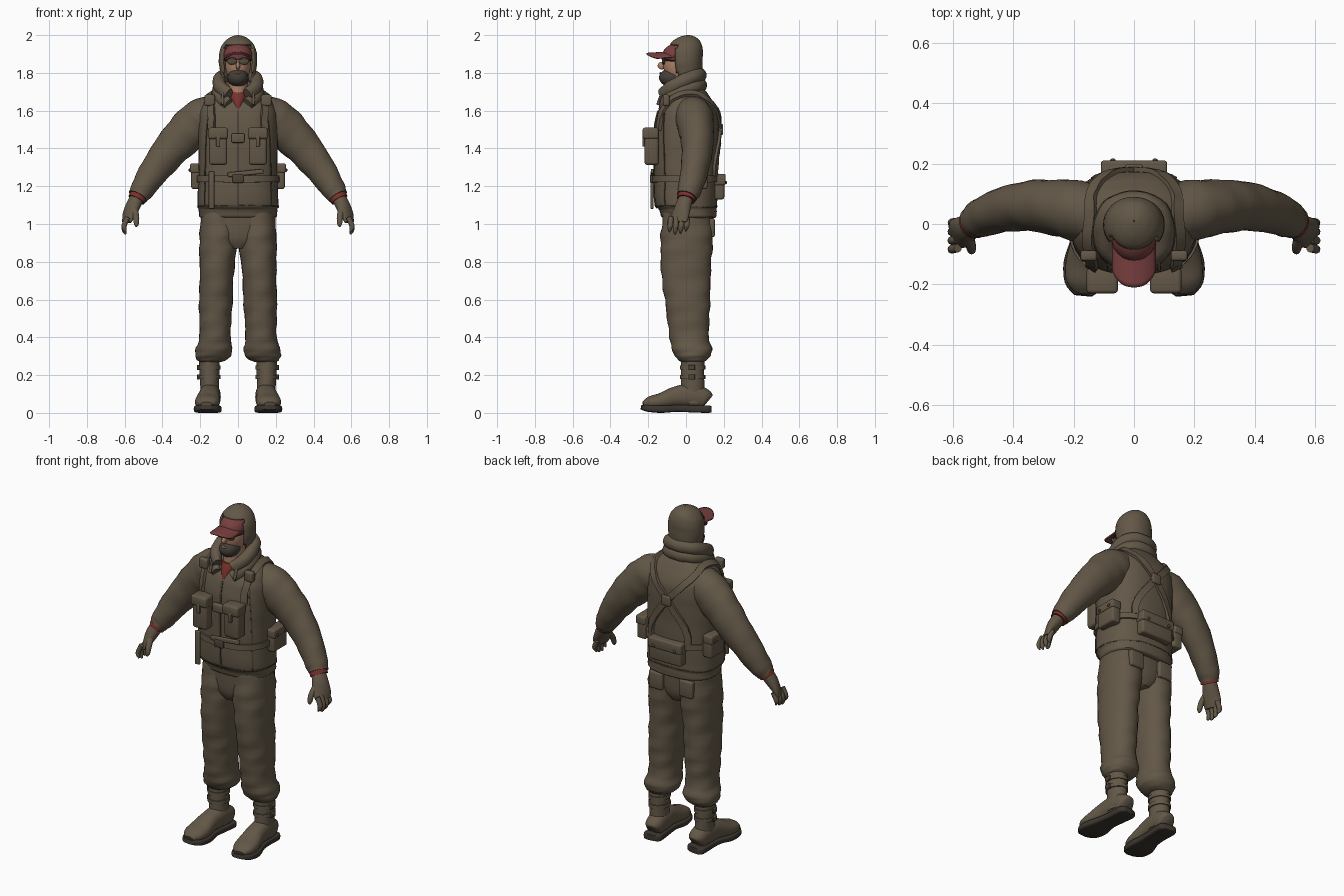
import bpy, bmesh, math
from mathutils import Vector, Matrix
from mathutils.bvhtree import BVHTree

if "Cube" in bpy.data.objects:
    bpy.data.objects.remove(bpy.data.objects["Cube"], do_unlink=True)


def material(name, *rgb):
    m = bpy.data.materials.new(name)
    m.use_nodes = True
    m.diffuse_color = (*rgb, 1)
    node = m.node_tree.nodes["Principled BSDF"]
    node.inputs["Base Color"].default_value = (*rgb, 1)
    node.inputs["Roughness"].default_value = 0.9
    return m


CLOTH = material("olive brown cloth", .125, .097, .064)
TRIM = material("dark trim", .07, .055, .038)
SOLE = material("dark rubber", .045, .036, .028)
CAP = material("faded red", .19, .05, .05)
SHIRT = material("dark red", .2, .03, .025)
SKIN = material("skin", .42, .22, .14)
BEARD = material("grey brown beard", .06, .048, .038)
LENS = material("smoky lens", .09, .075, .045)
made = []


def finish(name, bm, mat):
    bmesh.ops.recalc_face_normals(bm, faces=bm.faces)
    mesh = bpy.data.meshes.new(name)
    bm.to_mesh(mesh)
    bm.free()
    mesh.materials.append(mat)
    obj = bpy.data.objects.new(name, mesh)
    bpy.context.collection.objects.link(obj)
    made.append(obj)
    return obj


def spline(pts, steps=4):
    # smooth curve through points of any dimension
    p = [Vector(q) for q in pts]
    p = [p[0]] + p + [p[-1]]
    out = []
    for a, b, c, d in zip(p, p[1:], p[2:], p[3:]):
        for k in range(steps):
            t = k / steps
            out.append(b + (c - a) * (t / 2) + (a * 2 - b * 5 + c * 4 - d) * (t * t / 2)
                       + (b * 3 - a - c * 3 + d) * (t ** 3 / 2))
    return out + [p[-1]]


def skin_rings(rings, cap=True):
    bm = bmesh.new()
    rows = [[bm.verts.new(v) for v in ring] for ring in rings]
    n = len(rows[0])
    for a, b in zip(rows, rows[1:]):
        for i in range(n):
            bm.faces.new((a[i], a[(i + 1) % n], b[(i + 1) % n], b[i]))
    if cap:
        bm.faces.new(rows[0])
        bm.faces.new(rows[-1])
    return bm


def tube(name, pts, mat, flat=False, power=2.0, fold=0.0, seg=28, hole=None):
    # each point: x, y, z and two radii; flat keeps the sections horizontal
    path, rings = spline(pts), []
    for i, p in enumerate(path):
        t = path[min(i + 1, len(path) - 1)].xyz - path[max(i - 1, 0)].xyz
        u = Vector((1, 0, 0)) if flat else t.cross(Vector((0, 0, 1))).normalized()
        v = Vector((0, 1, 0)) if flat else u.cross(t).normalized()
        ring = []
        for k in range(seg):
            a = math.tau * k / seg
            c, s = math.cos(a), math.sin(a)
            r = 1 + fold * math.sin(3 * a + i * 1.3) + fold * math.sin(i * 1.9)
            ring.append(p.xyz + u * math.copysign(abs(c) ** (2 / power), c) * p[3] * r
                        + v * math.copysign(abs(s) ** (2 / power), s) * p[4] * r)
        rings.append(ring)
    bm = skin_rings(rings, hole is None)
    if hole:
        gone = [f for f in bm.faces if hole(f.calc_center_median())]
        bmesh.ops.delete(bm, geom=gone, context='FACES')
    return finish(name, bm, mat)


def ball(name, at, radii, mat):
    bm = bmesh.new()
    bmesh.ops.create_uvsphere(bm, u_segments=24, v_segments=14, radius=1)
    bm.transform(Matrix.Translation(at) @ Matrix.Diagonal((*radii, 1)))
    return finish(name, bm, mat)


def box(name, at, size, mat, bevel=.012, turn=0.0):
    bm = bmesh.new()
    bmesh.ops.create_cube(bm, size=1)
    bm.transform(Matrix.Diagonal((*size, 1)))
    bmesh.ops.bevel(bm, geom=bm.edges[:], offset=bevel, segments=3, profile=.5, affect='EDGES')
    bm.transform(Matrix.Translation(at) @ Matrix.Rotation(turn, 4, 'Y'))
    return finish(name, bm, mat)


def side(pts, s):
    return [(p[0] * s, *p[1:]) for p in pts]


# Jacket body with gathered hem
jacket = tube("jacket", [
    (0, .015, 1.03, .19, .13), (0, .015, 1.04, .205, .146), (0, .01, 1.075, .208, .152),
    (0, 0, 1.11, .215, .165), (0, 0, 1.25, .208, .168), (0, 0, 1.4, .21, .17),
    (0, .005, 1.52, .21, .17), (0, .01, 1.6, .203, .157), (0, .01, 1.66, .172, .125),
    (0, .01, 1.7, .125, .098), (0, 0, 1.73, .08, .08)], CLOTH, True, 2.5, .004, 40)
surface = BVHTree.FromPolygons([v.co for v in jacket.data.vertices],
                               [p.vertices[:] for p in jacket.data.polygons])


def strap(name, pts, width, mat, lift=.011):
    # webbing laid on the jacket surface
    hits = [surface.find_nearest(p)[:2] for p in spline(pts, 8)]
    rings = []
    for i, (at, n) in enumerate(hits):
        t = hits[min(i + 1, len(hits) - 1)][0] - hits[max(i - 1, 0)][0]
        w = n.cross(t).normalized() * width / 2
        rings.append([at - w - n * .006, at + w - n * .006, at + w + n * lift, at - w + n * lift])
    return finish(name, skin_rings(rings), mat)


strap("front_zip", [(0, -.2, 1.05), (0, -.2, 1.3), (0, -.2, 1.62)], .012, TRIM, .004)
strap("waist_belt", [(.25 * math.sin(a * math.tau / 12), .25 * math.cos(a * math.tau / 12), 1.24)
                     for a in range(13)], .035, CLOTH)
strap("hem_seam", [(.25 * math.sin(a * math.tau / 12), .25 * math.cos(a * math.tau / 12), 1.08)
                   for a in range(13)], .006, TRIM, .002)
box("chest_buckle", (0, -.185, 1.455), (.07, .03, .05), CLOTH, .008)
box("belt_buckle", (0, -.178, 1.24), (.06, .025, .045), TRIM, .006)
box("hanging_strap", (-.14, -.18, 1.18), (.03, .018, .2), CLOTH, .005)
box("slanted_strap", (.04, -.178, 1.27), (.19, .016, .025), CLOTH, .005, -.1)
box("back_buckle", (0, .182, 1.5), (.06, .03, .06), CLOTH, .008)
box("back_pouch", (0, .17, 1.195), (.21, .065, .13), CLOTH)
box("back_pouch_flap", (0, .174, 1.235), (.22, .072, .06), CLOTH, .01)

# Trousers seat
tube("trouser_seat", [(0, .005, .87, .05, .1), (0, .005, .93, .15, .125), (0, .005, 1.06, .19, .13)],
     CLOTH, True, 2.4)

for s, label in ((1, "left"), (-1, "right")):
    # Harness, pouches and seams
    strap(label + "_harness", side([(.15, -.17, 1.5), (.155, -.13, 1.63), (.15, .02, 1.7), (.125, .12, 1.64),
                                    (0, .2, 1.5), (-.13, .2, 1.33), (-.14, .2, 1.25)], s), .038, CLOTH, .014)
    strap(label + "_vest_seam", side([(.185, -.12, 1.1), (.187, -.13, 1.35), (.178, -.14, 1.6)], s),
          .008, TRIM, .004)
    box(label + "_shoulder_pad", (.15 * s, -.105, 1.655), (.055, .035, .06), CLOTH, .01)
    box(label + "_chest_pouch", (.105 * s, -.182, 1.405), (.095, .075, .185), CLOTH, .015)
    box(label + "_chest_flap", (.105 * s, -.187, 1.48), (.104, .085, .06), CLOTH, .012)
    box(label + "_chest_tab", (.105 * s, -.224, 1.44), (.022, .014, .06), CLOTH, .004)
    box(label + "_side_pouch", (.218 * s, .05, 1.25), (.06, .13, .13), CLOTH)
    box(label + "_side_flap", (.222 * s, .05, 1.295), (.064, .138, .05), CLOTH, .01)
    for y in (.01, .09):
        ball(label + "_pouch_stud", (.256 * s, y, 1.285), (.006, .009, .009), TRIM)
    ball(label + "_back_stud", (.07 * s, .211, 1.22), (.009, .006, .009), TRIM)

    # Sleeve, cuff and glove
    tube(label + "_sleeve", side([
        (.12, .03, 1.585, .1, .095), (.19, .045, 1.555, .1, .112), (.265, .055, 1.49, .092, .11),
        (.35, .06, 1.4, .083, .096), (.44, .045, 1.285, .073, .08), (.505, .02, 1.185, .064, .064),
        (.53, .005, 1.145, .054, .052)], s), CLOTH, fold=.016)
    tube(label + "_red_cuff", side([(.52, .01, 1.16, .05, .048), (.538, 0, 1.128, .05, .046)], s), SHIRT)
    tube(label + "_palm", side([(.53, .003, 1.145, .038, .036), (.556, -.015, 1.095, .046, .035),
                                (.577, -.03, 1.045, .052, .025), (.59, -.037, 1.01, .046, .016)], s), CLOTH)
    for k in range(4):
        y, drop = -.08 + .029 * k, .012 * abs(k - 1.3)
        tube(label + "_finger", side([(.584, y, 1.035, .014, .014), (.602, y - .003, .995, .0145, .014),
                                      (.602, y - .006, .96 + drop, .012, .012),
                                      (.594, y - .008, .942 + drop, .004, .005)], s), CLOTH, seg=12)
    tube(label + "_thumb", side([(.55, -.035, 1.09, .018, .018), (.54, -.073, 1.04, .017, .016),
                                 (.538, -.088, 1.0, .013, .013), (.54, -.09, .985, .004, .004)], s),
         CLOTH, seg=12)

    # Trouser leg bunched over the boot
    tube(label + "_trouser_leg", side([
        (.1, .005, 1.06, .095, .125), (.103, .005, .95, .1, .138), (.107, .002, .85, .098, .136),
        (.113, 0, .72, .089, .13), (.117, .008, .6, .09, .12), (.12, .012, .5, .085, .112),
        (.122, .017, .4, .083, .104), (.128, .033, .33, .098, .106), (.135, .035, .29, .088, .085),
        (.145, .035, .27, .06, .062)], s), CLOTH, True, 2.2, .018)
    box(label + "_back_pocket", (.1 * s, .135, .98), (.09, .035, .1), CLOTH, .01)

    # Boot
    tube(label + "_boot_shaft", side([(.147, .035, .05, .052, .07), (.15, .035, .15, .05, .062),
                                      (.152, .035, .29, .056, .062)], s), CLOTH, True)
    tube(label + "_boot_foot", side([
        (.142, .118, .065, .03, .035), (.143, .1, .075, .05, .052), (.147, .03, .09, .055, .065),
        (.153, -.05, .085, .056, .056), (.16, -.13, .063, .066, .043), (.165, -.19, .053, .06, .034),
        (.168, -.226, .043, .03, .016)], s), CLOTH, power=2.3)
    tube(label + "_boot_sole", side([
        (.141, .131, .02, .035, .017), (.143, .11, .02, .055, .02), (.147, .02, .022, .053, .019),
        (.153, -.05, .024, .056, .018), (.16, -.13, .02, .073, .02), (.165, -.2, .024, .064, .018),
        (.168, -.236, .03, .03, .012)], s), SOLE, power=5)
    for z in (.19, .24):
        tube(label + "_boot_strap", side([(.151, .035, z - .011, .058, .067),
                                          (.151, .035, z + .011, .058, .067)], s), CLOTH, True)
        box(label + "_boot_buckle", (.21 * s, .03, z), (.014, .035, .028), TRIM, .004)

    # Sunglasses
    ball(label + "_lens", (.032 * s, -.119, 1.862), (.027, .009, .019), LENS)
    tube(label + "_glasses_arm", side([(.055, -.112, 1.868, .004, .004), (.07, -.06, 1.868, .004, .004)], s),
         SOLE, seg=8)
    # Hood cord
    tube(label + "_hood_cord", side([(.075, -.1, 1.74, .007, .007), (.08, -.128, 1.69, .008, .008),
                                     (.082, -.15, 1.63, .008, .008)], s), CLOTH, seg=8)

# Neck, shirt and face
tube("neck", [(0, -.035, 1.62, .05, .07), (0, -.035, 1.78, .055, .068)], SKIN, True)
tube("shirt_collar", [(0, -.045, 1.61, .03, .1), (0, -.045, 1.655, .05, .088), (0, -.035, 1.695, .06, .078)],
     SHIRT, True)
ball("face", (0, -.035, 1.845), (.068, .086, .105), SKIN)
ball("nose", (0, -.128, 1.838), (.012, .022, .02), SKIN)
ball("beard", (0, -.073, 1.775), (.056, .07, .05), BEARD)
ball("mouth", (0, -.135, 1.799), (.017, .006, .005), SKIN)
box("glasses_bridge", (0, -.125, 1.874), (.11, .008, .007), SOLE, .002)

# Cap and curved brim
ball("cap", (0, -.035, 1.892), (.077, .09, .068), CAP)
bm = bmesh.new()
bmesh.ops.create_grid(bm, x_segments=14, y_segments=8, size=1)
for v in bm.verts:
    u, w = v.co.x, (1 - v.co.y) / 2
    v.co = (.073 * u, -.085 + .025 * u * u - w * (.125 - .03 * u ** 4), 1.914 - .026 * u * u - .008 * w)
brim = finish("cap_brim", bm, CAP)
brim.modifiers.new("thickness", 'SOLIDIFY').thickness = .008

# Hood, open around the face
hood = tube("hood", [
    (0, .005, 1.72, .085, .08), (0, 0, 1.8, .094, .086), (0, -.003, 1.86, .102, .091),
    (0, -.003, 1.92, .096, .092), (0, 0, 1.96, .076, .079), (0, .006, 1.985, .048, .052),
    (0, .01, 1.997, .02, .022), (0, .01, 2.0, .002, .002)], CLOTH, True, 2.1, .004, 40,
    lambda c: c.y < -.04 and abs(c.x) < .08 and c.z < 1.95)
rim = hood.modifiers.new("thickness", 'SOLIDIFY')
rim.thickness, rim.offset = .012, -1

# Rolled collar in two folds
half = [(.05, -.125, 1.665), (.092, -.075, 1.705), (.098, 0, 1.745), (.068, .055, 1.765)]
loop = half + [(0, .075, 1.77)] + side(half[::-1], -1)
for name, rise, grow, thick in (("upper_collar_roll", .018, 1, .034), ("lower_collar_roll", -.035, 1.03, .034)):
    tube(name, [(x * grow, y * grow, z + rise, thick * (.7 if y < -.1 else 1), thick * 1.1)
                for x, y, z in loop], CLOTH, fold=.02)

bpy.ops.object.select_all(action='DESELECT')
for obj in made:
    obj.select_set(True)
bpy.context.view_layer.objects.active = jacket
bpy.ops.object.shade_smooth_by_angle(angle=math.radians(45))
